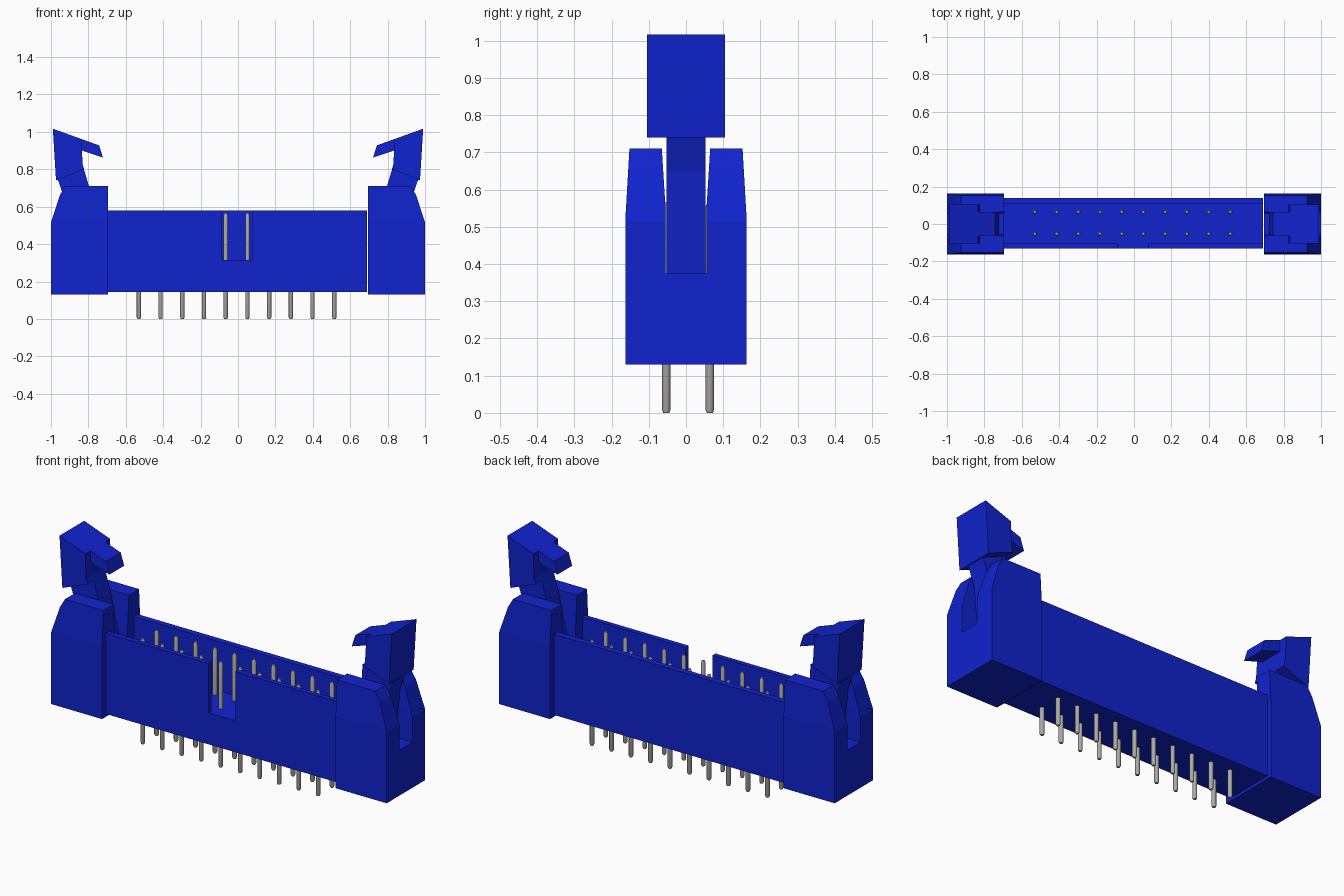
import bpy, bmesh, math
from mathutils import Vector

old = bpy.data.objects.get("Cube")
if old:
    bpy.data.objects.remove(old, do_unlink=True)


def material(name, rgb, metallic=0.0):
    m = bpy.data.materials.new(name)
    m.diffuse_color = (*rgb, 1)
    m.use_nodes = True
    m.node_tree.nodes["Principled BSDF"].inputs["Base Color"].default_value = (*rgb, 1)
    return m


BLUE = material("blue plastic", (0.005, 0.017, 0.62))
GREY = material("pin metal", (0.42, 0.41, 0.39))


def finish(bm, name, mat):
    bmesh.ops.recalc_face_normals(bm, faces=bm.faces)
    me = bpy.data.meshes.new(name)
    bm.to_mesh(me)
    bm.free()
    me.materials.append(mat)
    ob = bpy.data.objects.new(name, me)
    bpy.context.collection.objects.link(ob)
    return ob


def prism(points, place, a, b):
    """Extrude a 2D outline from a to b; place(u, v, w) gives the 3D point."""
    bm = bmesh.new()
    lo = [bm.verts.new(place(u, v, a)) for u, v in points]
    hi = [bm.verts.new(place(u, v, b)) for u, v in points]
    bm.faces.new(lo)
    bm.faces.new(hi)
    n = len(points)
    for i in range(n):
        j = (i + 1) % n
        bm.faces.new((lo[i], lo[j], hi[j], hi[i]))
    return bm


def along_x(u, v, w):
    return (w, u, v)


def along_y(u, v, w):
    return (u, w, v)


# Housing: floor and back wall in one L section, front wall with the key notch
FLOOR, TOP, BOTTOM = 0.315, 0.58, 0.145
trough = [(-0.13, BOTTOM), (0.139, BOTTOM), (0.139, TOP), (0.107, TOP),
          (0.107, FLOOR), (-0.13, FLOOR)]
finish(prism(trough, along_x, -0.70, 0.69), "housing_trough", BLUE)
for name, x0, x1 in (("front_wall_right", -0.70, -0.085), ("front_wall_left", 0.075, 0.69)):
    wall = [(-0.13, FLOOR), (-0.103, FLOOR), (-0.103, TOP), (-0.13, TOP)]
    finish(prism(wall, along_x, x0, x1), name, BLUE)

# End towers: slotted section, outer end cut to two slopes
half = [(0.163, 0.13), (0.163, 0.52), (0.152, 0.71), (0.065, 0.71),
        (0.055, 0.55), (0.055, 0.375)]
section = half + [(-y, z) for y, z in reversed(half)]
slopes = [((1.0, 0.515), (0.953, 0.66)), ((0.953, 0.66), (0.925, 0.71))]

# Latch outlines in x-z, with half widths in y
latch_parts = {
    "latch_head": (0.105, [(0.99, 1.017), (0.835, 0.961), (0.835, 0.90), (0.83, 0.826),
                           (0.823, 0.80), (0.973, 0.74)]),
    "latch_hook": (0.063, [(0.835, 0.961), (0.743, 0.928), (0.722, 0.863), (0.835, 0.90)]),
    "latch_stem": (0.053, [(0.965, 0.75), (0.826, 0.808), (0.797, 0.71), (0.74, 0.45),
                           (0.74, 0.375), (0.90, 0.375), (0.93, 0.65)]),
}

for side, s in (("left", 1), ("right", -1)):
    bm = prism(section, along_x, s * 0.696, s * 1.0)
    for (xa, za), (xb, zb) in slopes:
        bmesh.ops.recalc_face_normals(bm, faces=bm.faces)
        cut = bmesh.ops.bisect_plane(
            bm, geom=bm.verts[:] + bm.edges[:] + bm.faces[:], dist=1e-5,
            plane_co=(s * xa, 0, za), plane_no=Vector((s * (zb - za), 0, xa - xb)),
            clear_outer=True)
        bmesh.ops.holes_fill(bm, edges=[e for e in bm.edges if e.is_boundary])
    finish(bm, "end_tower_" + side, BLUE)
    for name, (w, outline) in latch_parts.items():
        pts = [(s * x, z) for x, z in outline]
        finish(prism(pts, along_y, -w, w), name + "_" + side, BLUE)

# Contact pins: two rows of ten, slightly tapered at both tips
SIDES = 12
pin_profile = [(0.008, 0.0), (0.0115, 0.008), (0.0115, 0.553), (0.007, 0.567)]
for row, y in (("front", -0.053), ("back", 0.064)):
    for i in range(10):
        x = -0.53 + i * 0.1161
        bm = bmesh.new()
        rings = [[bm.verts.new((x + r * math.cos(2 * math.pi * k / SIDES),
                                y + r * math.sin(2 * math.pi * k / SIDES), z))
                  for k in range(SIDES)] for r, z in pin_profile]
        bm.faces.new(rings[0])
        bm.faces.new(rings[-1])
        for a, b in zip(rings, rings[1:]):
            for k in range(SIDES):
                j = (k + 1) % SIDES
                bm.faces.new((a[k], a[j], b[j], b[k]))
        pin = finish(bm, f"pin_{row}_{i + 1}", GREY)
        bpy.ops.object.select_all(action='DESELECT')
        pin.select_set(True)
        bpy.context.view_layer.objects.active = pin
        bpy.ops.object.shade_smooth_by_angle(angle=math.radians(35))
